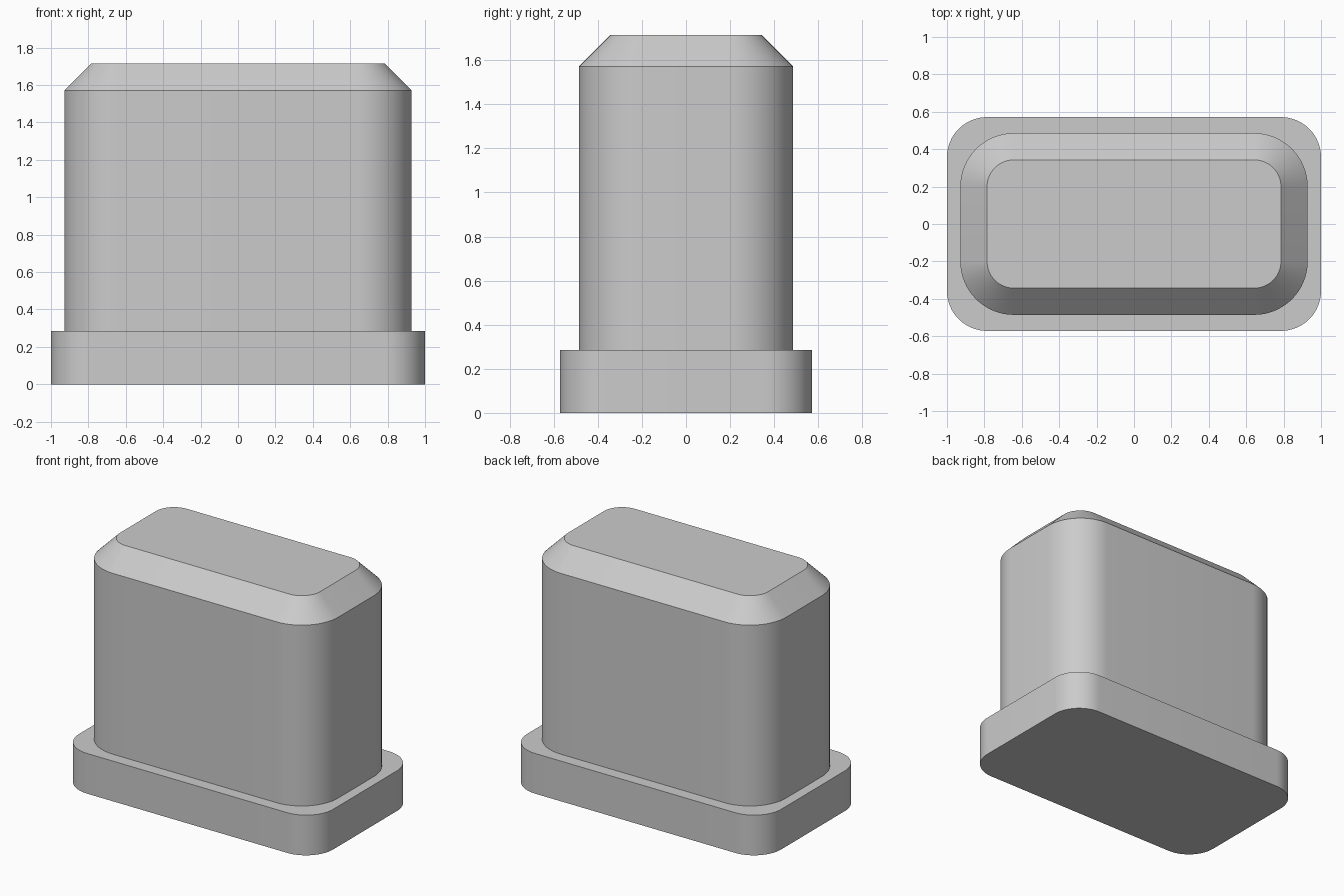
import bpy
import bmesh
from math import cos, sin, pi, radians

cube = bpy.data.objects.get("Cube")
if cube:
    bpy.data.objects.remove(cube, do_unlink=True)

U = 1 / 7      # design unit: the base is 14 units long
STEPS = 16     # segments per rounded corner

grey = bpy.data.materials.new("plain grey")
grey.use_nodes = True
colour = (0.6, 0.6, 0.6, 1)
grey.diffuse_color = colour
grey.node_tree.nodes["Principled BSDF"].inputs["Base Color"].default_value = colour


def rounded_ring(bm, half_x, half_y, radius, z):
    """Ring of vertices around a rounded rectangle."""
    ring = []
    corners = [(1, 1), (-1, 1), (-1, -1), (1, -1)]
    for quarter, (sx, sy) in enumerate(corners):
        for i in range(STEPS + 1):
            a = (quarter + i / STEPS) * pi / 2
            x = sx * (half_x - radius) + radius * cos(a)
            y = sy * (half_y - radius) + radius * sin(a)
            ring.append(bm.verts.new((x * U, y * U, z * U)))
    return ring


def loft(name, sections):
    """Closed solid through a stack of rounded rectangles."""
    bm = bmesh.new()
    rings = [rounded_ring(bm, *s) for s in sections]
    for low, high in zip(rings, rings[1:]):
        for i in range(len(low)):
            j = (i + 1) % len(low)
            bm.faces.new((low[i], low[j], high[j], high[i]))
    bm.faces.new(rings[0][::-1])
    bm.faces.new(rings[-1])
    mesh = bpy.data.meshes.new(name)
    bm.to_mesh(mesh)
    bm.free()
    mesh.materials.append(grey)
    obj = bpy.data.objects.new(name, mesh)
    bpy.context.collection.objects.link(obj)
    bpy.ops.object.select_all(action="DESELECT")
    obj.select_set(True)
    bpy.context.view_layer.objects.active = obj
    bpy.ops.object.shade_smooth_by_angle(angle=radians(30))
    return obj


# Flange at the bottom: half length, half width, corner radius, height
loft("base_flange", [(7, 4, 1.5, 0), (7, 4, 1.5, 2)])

# Tall plug with a chamfered top edge
loft("plug_body", [(6.5, 3.4, 2, 2), (6.5, 3.4, 2, 11), (5.5, 2.4, 1, 12)])
